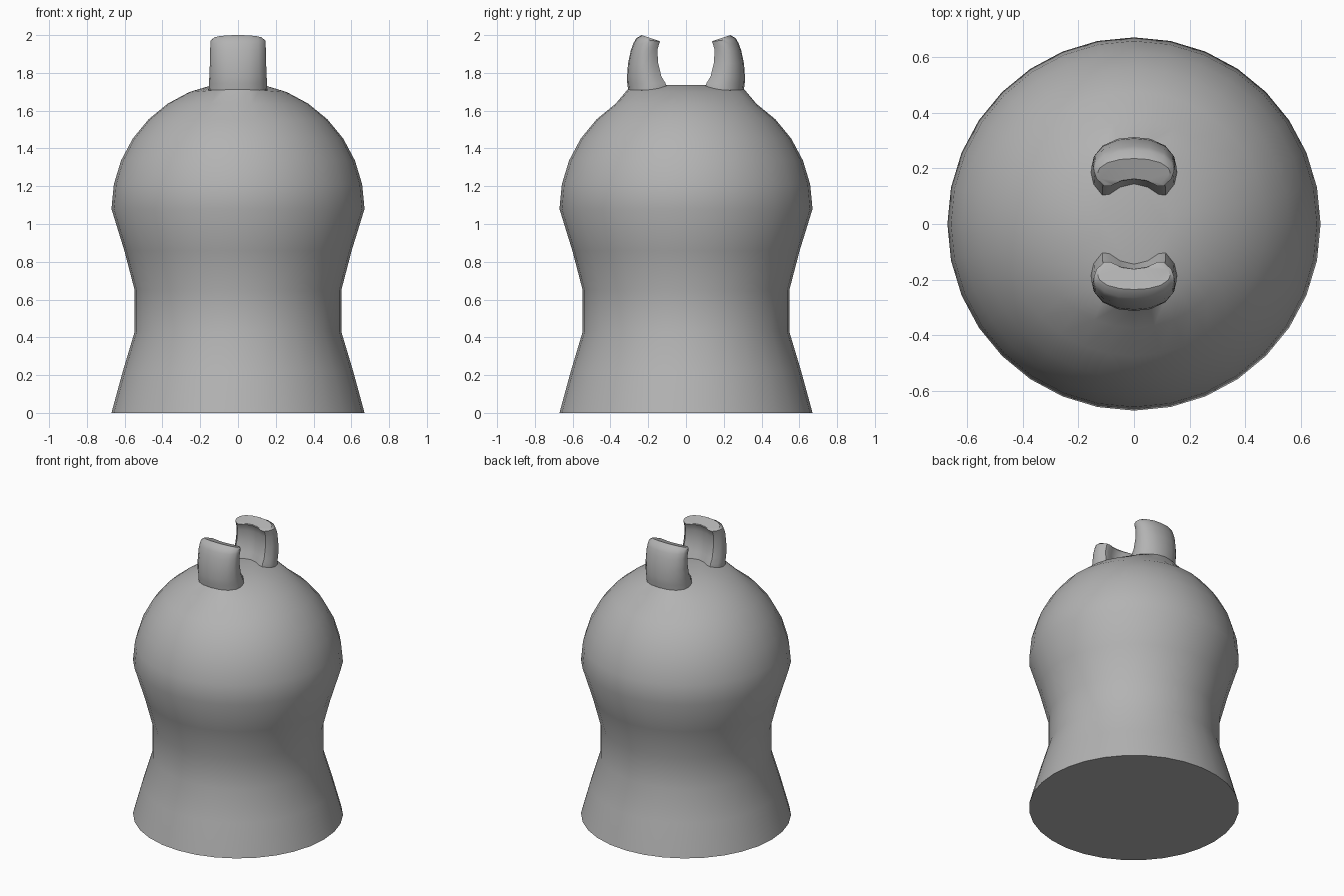
import bpy, bmesh, math

if "Cube" in bpy.data.objects:
    bpy.data.objects.remove(bpy.data.objects["Cube"])

# Mid-grey surface, darker than the default
grey = bpy.data.materials.new("mid_grey")
grey.diffuse_color = (0.45, 0.45, 0.45, 1)
grey.use_nodes = True
grey.node_tree.nodes["Principled BSDF"].inputs["Base Color"].default_value = grey.diffuse_color


def loft(name, rings):
    """Skin closed rings of points, capping both ends."""
    bm = bmesh.new()
    vs = [[bm.verts.new(p) for p in ring] for ring in rings]
    n = len(vs[0])
    for a, b in zip(vs, vs[1:]):
        for i in range(n):
            j = (i + 1) % n
            bm.faces.new((a[i], a[j], b[j], b[i]))
    bm.faces.new(vs[0])
    bm.faces.new(vs[-1])
    bmesh.ops.recalc_face_normals(bm, faces=bm.faces)
    mesh = bpy.data.meshes.new(name)
    bm.to_mesh(mesh)
    bm.free()
    mesh.materials.append(grey)
    ob = bpy.data.objects.new(name, mesh)
    bpy.context.collection.objects.link(ob)
    bpy.ops.object.select_all(action='DESELECT')
    ob.select_set(True)
    bpy.context.view_layer.objects.active = ob
    bpy.ops.object.shade_smooth_by_angle(angle=math.radians(35))
    return ob


# Waisted body with a hemispherical dome and a small flat top
R, SIDES, DOME_Z = 0.67, 32, 1.08
profile = [(R, 0, 0), (0.61, 0.22, 0), (0.547, 0.43, 0), (0.547, 0.65, 0), (0.602, 0.86, 0)]
# The third value swells the ring under the prongs into soft shoulders
profile += [(R * math.cos(k * math.pi / 16), DOME_Z + R * math.sin(k * math.pi / 16),
             1 if k == 6 else 0) for k in range(8)]


def body_point(r, z, swell, i):
    a = 2 * math.pi * i / SIDES
    f = swell * abs(math.sin(a)) ** 4
    return ((r + 0.052 * f) * math.cos(a), (r + 0.052 * f) * math.sin(a), z + 0.014 * f)


loft("body", [[body_point(r, z, s, i) for i in range(SIDES)] for r, z, s in profile])

# Prong cross-section: (x, blend from inner to outer side), right half of a crescent
half = [(0, 1), (0.06, 0.965), (0.115, 0.83), (0.147, 0.62), (0.155, 0.43),
        (0.145, 0.2), (0.115, 0), (0.09, 0), (0.05, 0.13), (0, 0.19)]
section = half + [(-x, t) for x, t in half[-2:0:-1]]

# Levels: height, outer y, inner y, width factor, drop towards the inner side
levels = [(1.65, 0.30, 0.10, 1.0, 0), (1.715, 0.307, 0.10, 1.0, 0),
          (1.745, 0.311, 0.108, 0.99, 0), (1.78, 0.312, 0.13, 0.98, 0),
          (1.85, 0.307, 0.147, 0.96, 0), (1.92, 0.292, 0.152, 0.95, 0),
          (1.955, 0.279, 0.142, 0.945, 0), (1.982, 0.265, 0.137, 0.93, 0.016),
          (2.0, 0.235, 0.145, 0.84, 0.03)]

# Facing pair of curved prongs
for side, label in ((-1, "front_prong"), (1, "back_prong")):
    loft(label, [[(x * w, side * (yi + (yo - yi) * t), z - drop * (1 - t)) for x, t in section]
                 for z, yo, yi, w, drop in levels])
